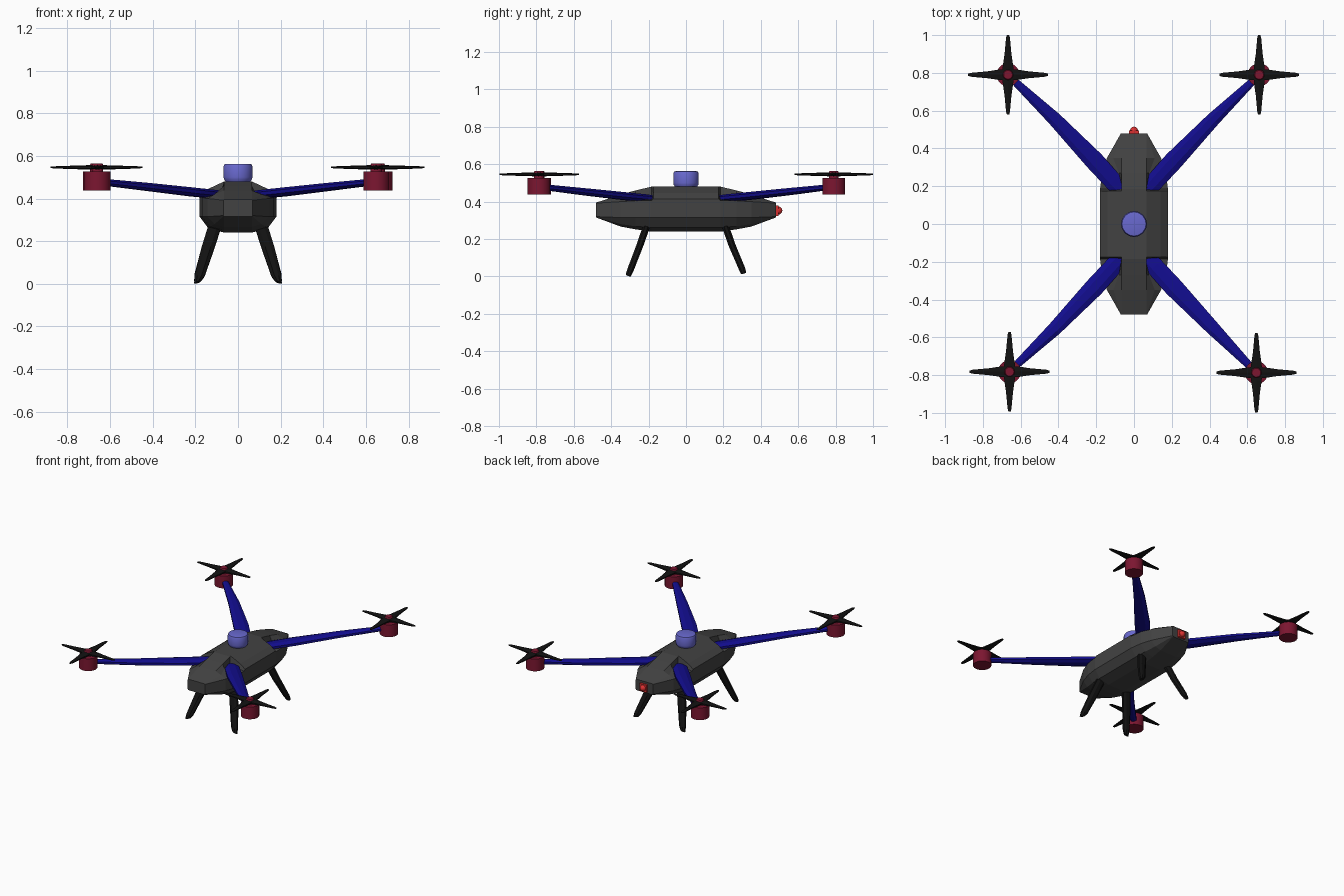
import bpy, bmesh
from math import cos, sin, pi
from mathutils import Vector as V

if "Cube" in bpy.data.objects:
    bpy.data.objects.remove(bpy.data.objects["Cube"])


def material(name, rgb):
    m = bpy.data.materials.new(name)
    m.diffuse_color = (*rgb, 1)
    m.use_nodes = True
    m.node_tree.nodes["Principled BSDF"].inputs["Base Color"].default_value = m.diffuse_color
    return m


charcoal = material("charcoal", (0.055, 0.055, 0.055))
blue = material("navy", (0.006, 0.004, 0.27))
violet = material("violet", (0.14, 0.14, 0.62))
maroon = material("maroon", (0.2, 0.008, 0.03))
black = material("black", (0.006, 0.006, 0.006))
red = material("red", (0.7, 0.03, 0.03))


def ring(c, u, v, n=8):
    """Ellipse of n points round c with half axes u and v."""
    c, u, v = V(c), V(u), V(v)
    return [c + u * cos(2 * pi * (i + .5) / n) + v * sin(2 * pi * (i + .5) / n) for i in range(n)]


def loft(name, strips, mat, smooth=False):
    """Skin one or more lists of rings into a single capped object."""
    bm = bmesh.new()
    for rings in strips:
        loops = [[bm.verts.new(p) for p in r] for r in rings]
        n = len(loops[0])
        for a, b in zip(loops, loops[1:]):
            for i in range(n):
                j = (i + 1) % n
                bm.faces.new((a[i], a[j], b[j], b[i]))
        bm.faces.new(loops[0][::-1])
        bm.faces.new(loops[-1])
    bmesh.ops.recalc_face_normals(bm, faces=bm.faces)
    me = bpy.data.meshes.new(name)
    bm.to_mesh(me)
    bm.free()
    ob = bpy.data.objects.new(name, me)
    bpy.context.collection.objects.link(ob)
    me.materials.append(mat)
    if smooth:
        bpy.context.view_layer.objects.active = ob
        ob.select_set(True)
        bpy.ops.object.shade_smooth_by_angle(angle=0.7)
        ob.select_set(False)
    return ob


def turned(name, x, y, profile, mat, n=24):
    """Upright round part from (radius, height) pairs."""
    return loft(name, [[ring((x, y, z), (r, 0, 0), (0, r, 0), n) for r, z in profile]], mat, True)


# Fuselage: half cross-sections (x, z) from ridge to keel, mirrored in x and y
half = [
    (0.48, [(.065, .395), (.067, .394), (.069, .392), (.069, .32), (.067, .317), (.065, .315)]),
    (0.35, [(.065, .438), (.11, .42), (.143, .40), (.143, .315), (.11, .28), (.065, .267)]),
    (0.27, [(.065, .46), (.08, .43), (.168, .405), (.168, .315), (.13, .268), (.065, .252)]),
    (0.185, [(.065, .48), (.067, .42), (.18, .405), (.18, .315), (.14, .262), (.065, .24)]),
    (0.175, [(.065, .48), (.14, .445), (.18, .415), (.18, .315), (.14, .262), (.065, .24)]),
]
stations = [(-y, s) for y, s in half] + [(y, s) for y, s in reversed(half)]
loft("fuselage", [[[V((x, y, z)) for x, z in s] + [V((-x, y, z)) for x, z in reversed(s)]
                   for y, s in stations]], charcoal)

# Top sensor puck
turned("top_sensor", 0, 0, [(.056, .475), (.066, .49), (.068, .5), (.068, .55),
                            (.063, .561), (.056, .563)], violet, 32)

# Rear lamp: small housing with a round lens
k = .03 * 2 ** .5
loft("rear_lamp_housing", [[ring((0, y, .352), (k * .92, 0, 0), (0, 0, k * .92), 4)
                            for y in (.46, .495)]], red)
loft("rear_lamp_lens", [[ring((0, .49 + .025 * sin(a), .352), (.023 * cos(a), 0, 0),
                              (0, 0, .023 * cos(a)), 16) for a in (0, .4, .8, 1.2, 1.5)]], red, True)

# Four corners: arm, motor, propeller and leg
corners = {"front_left": (-.659, -.782), "front_right": (.648, -.787),
           "back_left": (-.667, .79), "back_right": (.663, .79)}
for label, (mx, my) in corners.items():
    sx, sy = (1 if mx > 0 else -1), (1 if my > 0 else -1)

    # Tapered arm: (x, y, z, half width, half height)
    tip = V((abs(mx), abs(my), 0))
    path = [(.05, .16, .413, .046, .018), (.11, .225, .42, .052, .021), (.21, .335, .43, .055, .022),
            (.42, .555, .454, .04, .02), (tip.x - .02, tip.y - .02, .478, .02, .016)]
    side = V((.73 * sx, -.68 * sy, 0))
    loft("arm_" + label, [[ring((x * sx, y * sy, z), side * w, (0, 0, h), 8)
                           for x, y, z, w, h in path]], blue)

    # Motor can and spindle cap
    turned("motor_" + label, mx, my, [(.061, .438), (.061, .527)], maroon)
    turned("motor_cap_" + label, mx, my, [(.027, .52), (.027, .558), (.023, .565)], maroon, 16)

    # Four-bladed propeller
    blades = []
    for q in range(4):
        d = V((cos(q * pi / 2), sin(q * pi / 2), 0))
        p = V((-d.y, d.x, 0))
        blades.append([ring(V((mx, my, .546)) + d * r, p * w, (0, 0, h), 6)
                       for r, w, h in ((0, .036, .011), (.045, .032, .01), (.11, .021, .008),
                                       (.195, .012, .005), (.211, .007, .003))])
    loft("propeller_" + label, blades, black)

    # Splayed landing leg: (x, y, z, half x, half y)
    lift = .012 if sy > 0 else 0
    legs = [(.09, .19, .33, .034, .02), (.14, .245, .17, .033, .019),
            (.18, .297, .035 + lift, .025, .018), (.19, .308, .007 + lift, .017, .015)]
    loft("leg_" + label, [[ring((x * sx, y * sy, z), (a * sx, 0, -.3 * a * (i == 3)), (0, b * sy, .3 * b), 8)
                           for i, (x, y, z, a, b) in enumerate(legs)]], black)
